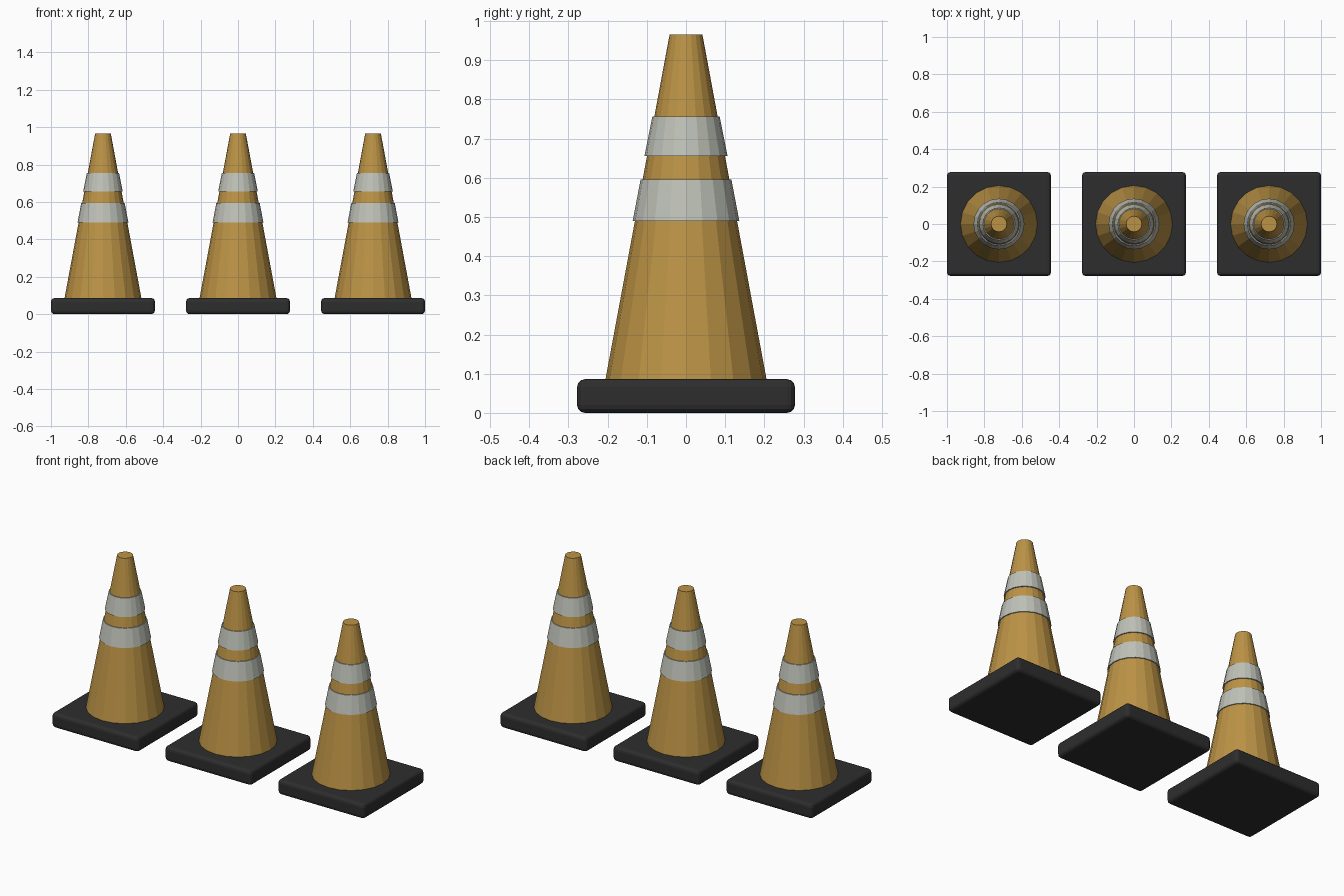
import bpy, bmesh
from math import radians

if "Cube" in bpy.data.objects:
    bpy.data.objects.remove(bpy.data.objects["Cube"])

SIDES = 20


def material(name, rgb):
    m = bpy.data.materials.new(name)
    m.diffuse_color = (*rgb, 1)
    m.use_nodes = True
    m.node_tree.nodes["Principled BSDF"].inputs["Base Color"].default_value = m.diffuse_color
    return m


orange = material("cone_orange", (0.50, 0.29, 0.06))
grey = material("reflective_grey", (0.52, 0.54, 0.48))
black = material("rubber_black", (0.027, 0.027, 0.027))


def finish(bm, name, mat):
    me = bpy.data.meshes.new(name)
    bm.to_mesh(me)
    bm.free()
    me.materials.append(mat)
    ob = bpy.data.objects.new(name, me)
    bpy.context.collection.objects.link(ob)
    return ob


def frustum(name, x, z0, z1, r0, r1, mat):
    bm = bmesh.new()
    bmesh.ops.create_cone(bm, cap_ends=True, segments=SIDES,
                          radius1=r0, radius2=r1, depth=z1 - z0)
    ob = finish(bm, name, mat)
    ob.location = (x, 0, (z0 + z1) / 2)
    return ob


def base_plate(name, x):
    bm = bmesh.new()
    bmesh.ops.create_cube(bm, size=1)
    bmesh.ops.scale(bm, vec=(0.556, 0.556, 0.086), verts=bm.verts)
    ob = finish(bm, name, black)
    ob.location = (x, 0, 0.043)
    bev = ob.modifiers.new("rounded_edges", "BEVEL")
    bev.width = 0.02
    bev.segments = 3
    return ob


# Row of three identical cones
for tag, x in (("left", -0.722), ("middle", 0), ("right", 0.722)):
    base_plate("base_plate_" + tag, x)
    frustum("cone_body_" + tag, x, 0.083, 0.965, 0.206, 0.042, orange)
    # Reflective bands
    frustum("lower_band_" + tag, x, 0.49, 0.595, 0.136, 0.116, grey)
    frustum("upper_band_" + tag, x, 0.655, 0.756, 0.106, 0.086, grey)
